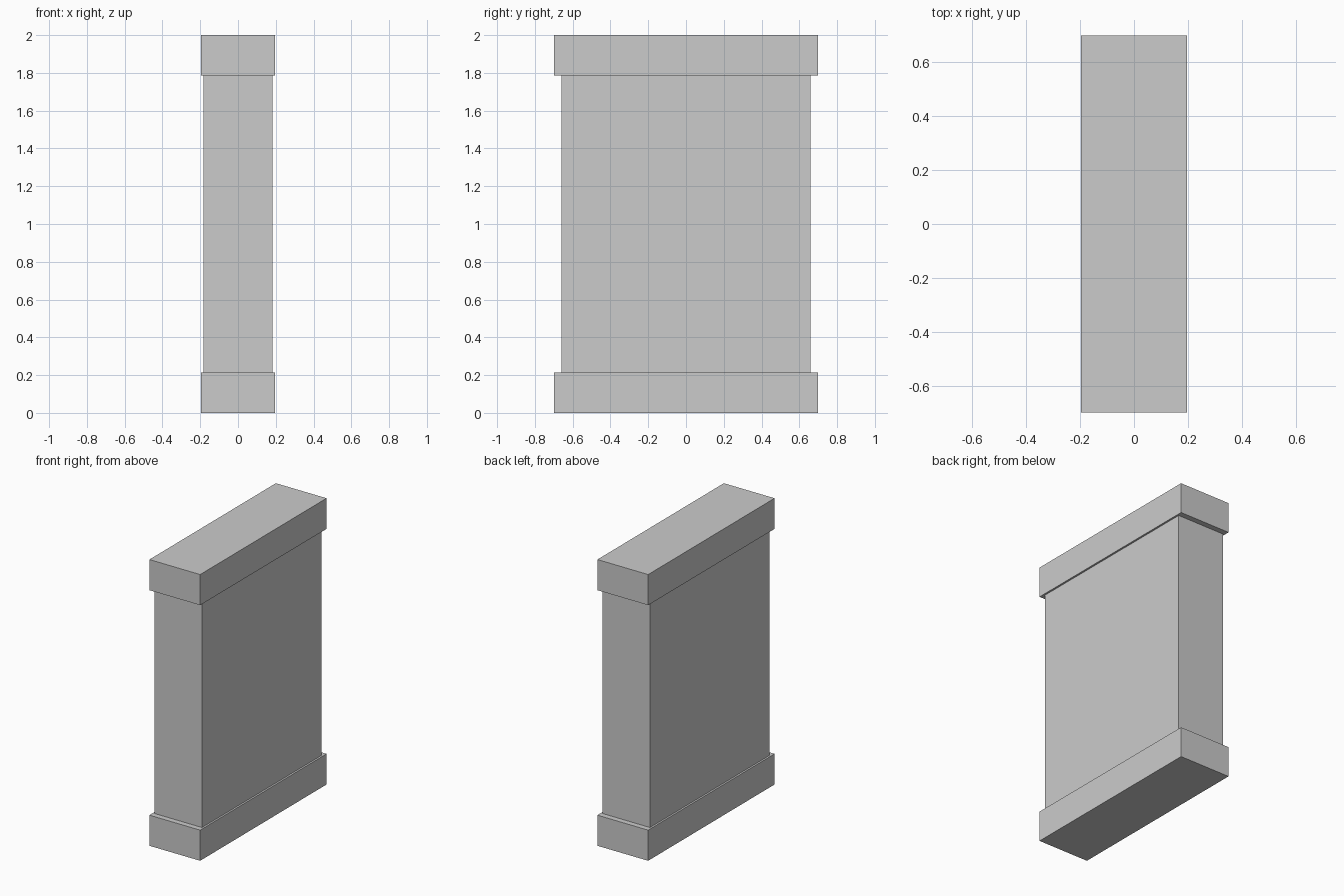
import bpy

if "Cube" in bpy.data.objects:
    bpy.data.objects.remove(bpy.data.objects["Cube"])


def box(name, half_x, half_y, z0, z1):
    """Axis-aligned box centred on x = y = 0, spanning z0 to z1."""
    bpy.ops.mesh.primitive_cube_add(size=1, location=(0, 0, (z0 + z1) / 2))
    obj = bpy.context.object
    obj.name = name
    obj.scale = (2 * half_x, 2 * half_y, z1 - z0)
    bpy.ops.object.transform_apply(location=False, rotation=False, scale=True)
    return obj


HEIGHT = 2.0
BAND = 0.214  # height of the base plinth and the top cap

# Wider blocks at the bottom and top
box("base_plinth", 0.196, 0.698, 0, BAND)
box("top_cap", 0.196, 0.698, HEIGHT - BAND, HEIGHT)

# Slightly recessed slab between them
box("pillar_body", 0.183, 0.659, BAND, HEIGHT - BAND)
